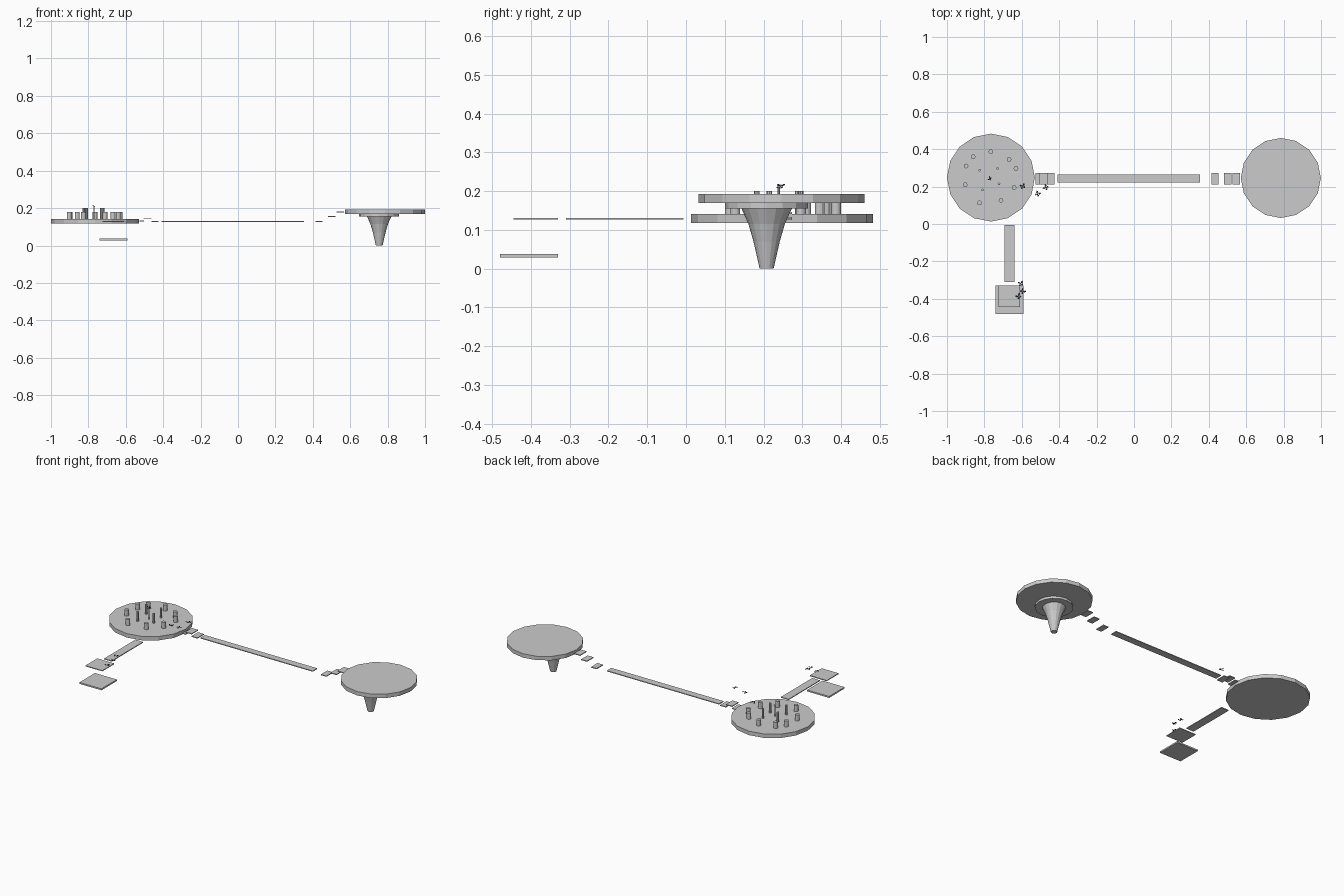
import bpy, bmesh, math
from mathutils import Matrix

if "Cube" in bpy.data.objects:
    bpy.data.objects.remove(bpy.data.objects["Cube"])


def finish(name, bm):
    bmesh.ops.recalc_face_normals(bm, faces=bm.faces)
    me = bpy.data.meshes.new(name)
    bm.to_mesh(me)
    bm.free()
    ob = bpy.data.objects.new(name, me)
    bpy.context.collection.objects.link(ob)
    return ob


def lathe(name, x, y, profile, sides):
    """Capped solid of revolution from (radius, z) pairs."""
    bm = bmesh.new()
    rings = [[bm.verts.new((x + r * math.cos(math.tau * i / sides),
                            y + r * math.sin(math.tau * i / sides), z))
              for i in range(sides)] for r, z in profile]
    for a, b in zip(rings, rings[1:]):
        for i in range(sides):
            j = (i + 1) % sides
            bm.faces.new((a[i], a[j], b[j], b[i]))
    bm.faces.new(rings[0][::-1])
    bm.faces.new(rings[-1])
    return finish(name, bm)


def slab(name, x0, x1, y0, y1, z0, z1):
    bm = bmesh.new()
    bmesh.ops.create_cube(bm, size=1)
    bm.transform(Matrix.Translation(((x0 + x1) / 2, (y0 + y1) / 2, (z0 + z1) / 2))
                 @ Matrix.Diagonal((x1 - x0, y1 - y0, z1 - z0, 1)))
    return finish(name, bm)


dark = bpy.data.materials.new("dark_wing")
dark.diffuse_color = (0.03, 0.03, 0.03, 1)
dark.use_nodes = True
dark.node_tree.nodes["Principled BSDF"].inputs["Base Color"].default_value = dark.diffuse_color


def butterfly(name, x, y, z, turn, upright=False):
    """Flat four-winged insect, mirrored about its body line."""
    bm = bmesh.new()
    fore = [(0.001, 0.001), (0.006, 0.013), (0.014, 0.015), (0.012, 0.004)]
    hind = [(0.001, -0.001), (0.010, -0.001), (0.011, -0.009), (0.005, -0.011)]
    body = [(0.001, 0.010), (0.001, -0.009)]
    for side in (-1, 1):
        for wing in (fore, hind):
            bm.faces.new([bm.verts.new((side * a, b, 0)) for a, b in wing])
    bm.faces.new([bm.verts.new((a, b, 0)) for a, b in body]
                 + [bm.verts.new((-a, b, 0)) for a, b in body[::-1]])
    m = Matrix.Rotation(math.radians(turn), 4, 'Z')
    if upright:
        m = m @ Matrix.Rotation(math.radians(35), 4, 'X') @ Matrix.Scale(0.8, 4)
    bm.transform(Matrix.Translation((x, y, z)) @ m)
    finish(name, bm).data.materials.append(dark)


# Large round platforms
lathe("left_platform", -0.765, 0.248, [(0.235, 0.117), (0.235, 0.141)], 16)
lathe("right_platform", 0.785, 0.246, [(0.214, 0.169), (0.214, 0.193)], 16)

# Tapered pedestal with collar under the right platform
lathe("pedestal_collar", 0.755, 0.208, [(0.107, 0.155), (0.107, 0.169)], 16)
lathe("pedestal", 0.755, 0.208,
      [(0.018, 0.0), (0.034, 0.07), (0.047, 0.115), (0.065, 0.155)], 16)

# Outer ring of short posts
for x, y in [(-0.765, 0.387), (-0.86, 0.36), (-0.898, 0.31), (-0.903, 0.21),
             (-0.826, 0.113), (-0.711, 0.127), (-0.641, 0.195),
             (-0.631, 0.297), (-0.668, 0.345)]:
    lathe("outer_post", x, y, [(0.0125, 0.141), (0.0125, 0.178)], 12)

# Inner thin posts and central stem
for x, y in [(-0.825, 0.288), (-0.73, 0.296), (-0.81, 0.183), (-0.722, 0.215)]:
    lathe("inner_post", x, y, [(0.007, 0.141), (0.007, 0.2)], 8)
lathe("centre_stem", -0.77, 0.239, [(0.003, 0.141), (0.003, 0.21)], 8)
butterfly("centre_butterfly", -0.77, 0.243, 0.212, 70, True)

# Long bridge and stepping slabs between the platforms
slab("long_bridge", -0.41, 0.352, 0.222, 0.265, 0.126, 0.131)
for x0, x1, z in [(-0.526, -0.503, 0.13), (-0.505, -0.463, 0.143), (-0.463, -0.424, 0.128),
                  (0.415, 0.452, 0.128), (0.48, 0.52, 0.156), (0.527, 0.567, 0.18)]:
    slab("stepping_slab", x0, x1, 0.212, 0.274, z - 0.0025, z + 0.0025)

# Front walkway and square landings
slab("front_walkway", -0.692, -0.64, -0.31, -0.006, 0.126, 0.131)
slab("upper_landing", -0.724, -0.609, -0.445, -0.33, 0.126, 0.131)
slab("lower_landing", -0.74, -0.591, -0.48, -0.33, 0.028, 0.037)

# Small flying butterflies
for x, y, z, turn in [(-0.595, 0.2, 0.165, 20), (-0.515, 0.16, 0.19, -30),
                      (-0.47, 0.195, 0.22, 60), (-0.605, -0.32, 0.175, 15),
                      (-0.596, -0.36, 0.165, -50), (-0.616, -0.388, 0.14, 40)]:
    butterfly("butterfly", x, y, z, turn)
